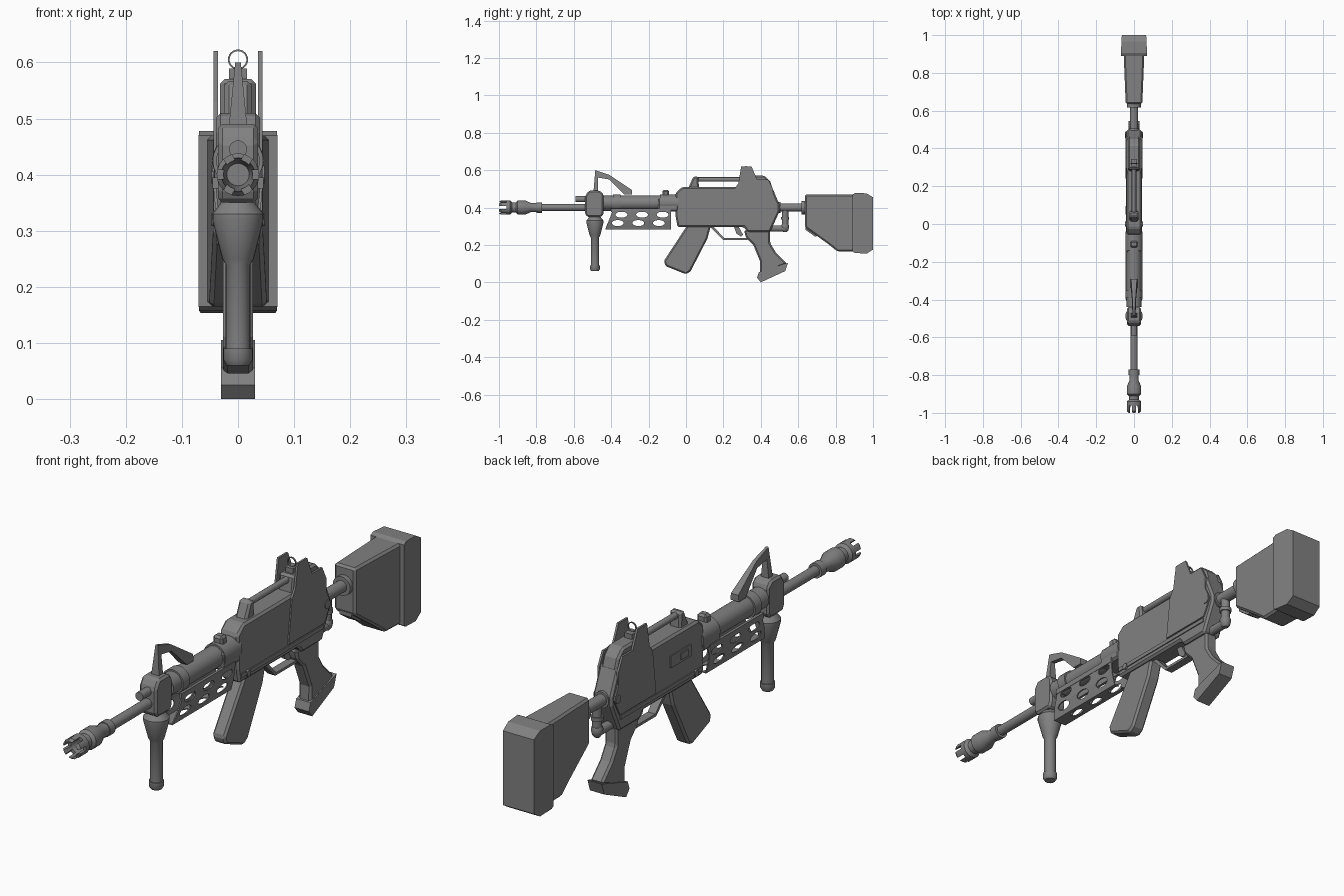
import bpy, bmesh, math
from mathutils import Vector, Matrix

cube = bpy.data.objects.get("Cube")
if cube:
    bpy.data.objects.remove(cube, do_unlink=True)

shade = .22
grey = (shade, shade, shade, 1)
metal = bpy.data.materials.new("grey")
metal.use_nodes = True
metal.diffuse_color = grey
metal.node_tree.nodes["Principled BSDF"].inputs["Base Color"].default_value = grey

BORE = .4
CHAMFER = .008


def apply_modifier(part, kind, **settings):
    modifier = part.modifiers.new(kind.lower(), kind)
    for key, value in settings.items():
        setattr(modifier, key, value)
    bpy.context.view_layer.objects.active = part
    bpy.ops.object.modifier_apply(modifier=modifier.name)


def finish(name, bm, chamfer=False, smooth=False):
    bmesh.ops.recalc_face_normals(bm, faces=bm.faces)
    mesh = bpy.data.meshes.new(name)
    bm.to_mesh(mesh)
    bm.free()
    mesh.materials.append(metal)
    part = bpy.data.objects.new(name, mesh)
    bpy.context.collection.objects.link(part)
    if chamfer:
        apply_modifier(part, "BEVEL", width=CHAMFER, segments=1, limit_method="ANGLE")
    if smooth:
        bpy.ops.object.select_all(action="DESELECT")
        part.select_set(True)
        bpy.context.view_layer.objects.active = part
        bpy.ops.object.shade_smooth_by_angle(angle=math.radians(35))
    return part


def prism(name, outline, half, x=0, chamfer=False):
    """Side outline of (y, z) points, extruded across x; half may be a rule of y and z."""
    width = half if callable(half) else lambda y, z: half
    bm = bmesh.new()
    left, right = [[bm.verts.new((x + side * width(y, z), y, z)) for y, z in outline]
                   for side in (1, -1)]
    bm.faces.new(left)
    bm.faces.new(right)
    for i in range(len(outline)):
        bm.faces.new((left[i - 1], left[i], right[i], right[i - 1]))
    return finish(name, bm, chamfer)


def box(name, front, back, bottom, top, half, x=0, chamfer=False):
    outline = [(front, bottom), (back, bottom), (back, top), (front, top)]
    return prism(name, outline, half, x, chamfer)


def lathe(name, profile, axis="Y", segments=24, closed=False, **centre):
    """Rings of (position along the axis, radius)."""
    turn = Vector((0, 0, 1)).rotation_difference(
        Vector([float(axis == letter) for letter in "XYZ"])).to_matrix()
    origin = Vector([centre.get(letter, 0) for letter in "xyz"])
    bm = bmesh.new()
    rings = []
    for position, radius in profile:
        ring = []
        for i in range(segments):
            angle = math.tau * i / segments
            point = Vector((radius * math.cos(angle), radius * math.sin(angle), position))
            ring.append(bm.verts.new(turn @ point + origin))
        rings.append(ring)
    pairs = list(zip(rings, rings[1:]))
    if closed:
        pairs.append((rings[-1], rings[0]))
    else:
        bm.faces.new(rings[0])
        bm.faces.new(rings[-1])
    for a, b in pairs:
        for i in range(segments):
            bm.faces.new((a[i - 1], a[i], b[i], b[i - 1]))
    return finish(name, bm, smooth=True)


def rod(name, start, end, radius, axis="Y", segments=24, **centre):
    return lathe(name, [(start, radius), (end, radius)], axis, segments, **centre)


def cut(part, cutter):
    apply_modifier(part, "BOOLEAN", operation="DIFFERENCE", solver="EXACT", object=cutter)
    bpy.data.objects.remove(cutter, do_unlink=True)


# Barrel with hollow, slotted muzzle
muzzle = lathe("muzzle", [(-.9, .02), (-1, .03), (-.99, .038), (-.94, .038), (-.93, .027), (-.91, .027),
                          (-.9, .038), (-.86, .038), (-.83, .025), (-.8, .025)], z=BORE)
for k in range(3):
    slot = box("slot_cutter", front=-1.1, back=-.96, bottom=-.1, top=.1, half=CHAMFER)
    slot.data.transform(Matrix.Translation((0, 0, BORE))
                        @ Matrix.Rotation((k + .5) * math.pi / 3, 4, "Y"))
    cut(muzzle, slot)
rod("muzzle_collar", start=-.8, end=-.77, radius=.028, z=BORE)
rod("barrel", start=-.81, end=-.4, radius=.019, z=BORE)
rod("gas_tube", start=-.59, end=-.4, radius=.016, z=.445)

# Front block, sight and vertical grip
prism("front_block", [(-.54, .37), (-.53, .35), (-.45, .35), (-.44, .37), (-.44, .47), (-.46, .49),
                      (-.52, .49), (-.54, .46)], half=.036, chamfer=True)
prism("front_sight", [(-.495, .48), (-.485, .6), (-.41, .575), (-.29, .495), (-.29, .47), (-.33, .47),
                      (-.41, .55), (-.47, .56), (-.47, .48)],
      half=lambda y, z: .018 - .1 * (z - .47))
lathe("foregrip", [(.06, .02), (.07, .026), (.09, .026), (.09, .022), (.24, .022), (.25, .028),
                   (.32, .046), (.33, .046), (.35, .03)], axis="Z", y=-.487)

# Upper handguard with bands
rod("handguard", start=-.44, end=-.03, radius=.039, z=.425)
rod("front_band", start=-.39, end=-.35, radius=.045, z=.425)
rod("rear_band", start=-.14, end=-.04, radius=.046, z=.425)
box("rear_collar", front=-.15, back=-.04, bottom=.38, top=.45, half=.042, chamfer=True)
box("collar_latch", front=-.125, back=-.09, bottom=.44, top=.495, half=.02, chamfer=True)

# Perforated lower heat shield
edge = [(.042, .385), (.037, .33), (.026, .285)]
section = edge + [(-x, z) for x, z in reversed(edge)]
bm = bmesh.new()
front = [bm.verts.new((x, .4 * z - .545, z)) for x, z in section]
back = [bm.verts.new((x, -.08, z)) for x, z in section]
for i in range(1, len(section)):
    bm.faces.new((front[i - 1], front[i], back[i], back[i - 1]))
shield = finish("heat_shield", bm)
apply_modifier(shield, "SOLIDIFY", thickness=.005, offset=0)
for axis, y, z in (("X", -.345, .362), ("X", -.365, .317), ("Z", -.33, .28)):
    for i in range(3):
        hole = rod("hole_cutter", start=-.07, end=.07, radius=.016, axis=axis, segments=16)
        hole.data.transform(Matrix.Translation((0, y + i * .11, z)) @ Matrix.Diagonal((1, 2, 1, 1)))
        cut(shield, hole)

# Receiver and upper cover
prism("receiver", [(-.055, .35), (-.045, .295), (.31, .295), (.33, .27), (.45, .27), (.5, .38), (.5, .415),
                   (.46, .51), (-.02, .51), (-.055, .48)], half=.039, chamfer=True)
prism("rear_cover", [(.28, .5), (.29, .57), (.42, .57), (.45, .54), (.47, .48)], half=.032, chamfer=True)
for side in (-.04, .04):
    prism("side_plate", [(.24, .335), (.26, .5), (.28, .53), (.295, .62), (.35, .62), (.38, .55), (.44, .55),
                         (.465, .5), (.465, .45), (.49, .4), (.455, .335)], half=.004, x=side)
    box("lower_rail", front=-.04, back=.45, bottom=.315, top=.33, half=.003, x=side)
    box("guard_rail", front=-.4, back=-.08, bottom=.375, top=.395, half=.005, x=side)
for name, y, z, radius in (("rear_pin", .47, BORE, .016), ("front_pin", 0, .32, .012)):
    rod(name, start=-.047, end=.047, radius=radius, axis="X", segments=12, y=y, z=z)
box("port_frame", front=.03, back=.15, bottom=.395, top=.44, half=.003, x=-.04)
box("port_cover", front=.05, back=.095, bottom=.405, top=.43, half=.002, x=-.044)

# Carry rod and rear sight ring
prism("rod_post", [(.01, .5), (.04, .567), (.065, .567), (.07, .5)], half=.024, chamfer=True)
rod("carry_rod", start=.05, end=.3, radius=.012, segments=16, z=.55)
lathe("rear_sight_ring", [(.318, .015), (.324, .015), (.324, .018), (.318, .018)], closed=True, z=.605)
box("ring_base", front=.305, back=.345, bottom=.56, top=.589, half=.016)

# Magazine
prism("magazine", [(.01, .31), (.135, .31), (.115, .235), (.025, .06), (0, .043), (-.11, .087),
                   (-.118, .115)], half=.027, chamfer=True)

# Trigger and guard
prism("trigger_guard", [(.125, .3), (.145, .3), (.205, .236), (.33, .236), (.33, .226), (.2, .226)], half=.016)
prism("trigger", [(.255, .3), (.28, .3), (.305, .255), (.295, .245), (.27, .26)], half=.007)

# Pistol grip and base cap
prism("pistol_grip", [(.31, .28), (.45, .28), (.45, .21), (.48, .16), (.54, .1), (.395, .04), (.397, .11),
                      (.36, .2), (.32, .24)], half=.026, chamfer=True)
prism("grip_cap", [(.545, .105), (.53, .06), (.4, 0), (.38, .025), (.39, .055)], half=.03)

# Buffer tube, collars and curved rear pipe
rod("buffer_tube", start=.45, end=.65, radius=.022, z=BORE)
rod("front_collar", start=.45, end=.505, radius=.03, z=BORE)
rod("stock_collar", start=.617, end=.65, radius=.036, z=BORE)
rod("pipe_upright", start=.29, end=BORE, radius=.017, axis="Z", segments=16, y=.53)
rod("pipe_ring", start=.335, end=.35, radius=.022, axis="Z", segments=16, y=.53)
lathe("pipe_elbow", [(.27, .01), (.28, .018), (.3, .022), (.31, .018)], axis="Z", segments=16, y=.53)
rod("pipe_foot", start=.43, end=.53, radius=.017, segments=16, z=.288)

# Shoulder stock and butt pad
prism("stock", [(.635, .47), (.9, .47), (.9, .165), (.81, .165), (.76, .205), (.635, .295)],
      half=lambda y, z: .044 + .04 * (y - .635), chamfer=True)
prism("stock_lug", [(.64, .3), (.64, .28), (.69, .245), (.72, .25), (.72, .28)], half=.025)
prism("butt_pad", [(.89, .47), (.905, .478), (.965, .476), (1, .455), (1, .175), (.965, .153), (.9, .158),
                   (.89, .165)], half=lambda y, z: .07 - .05 * (y - .89))
